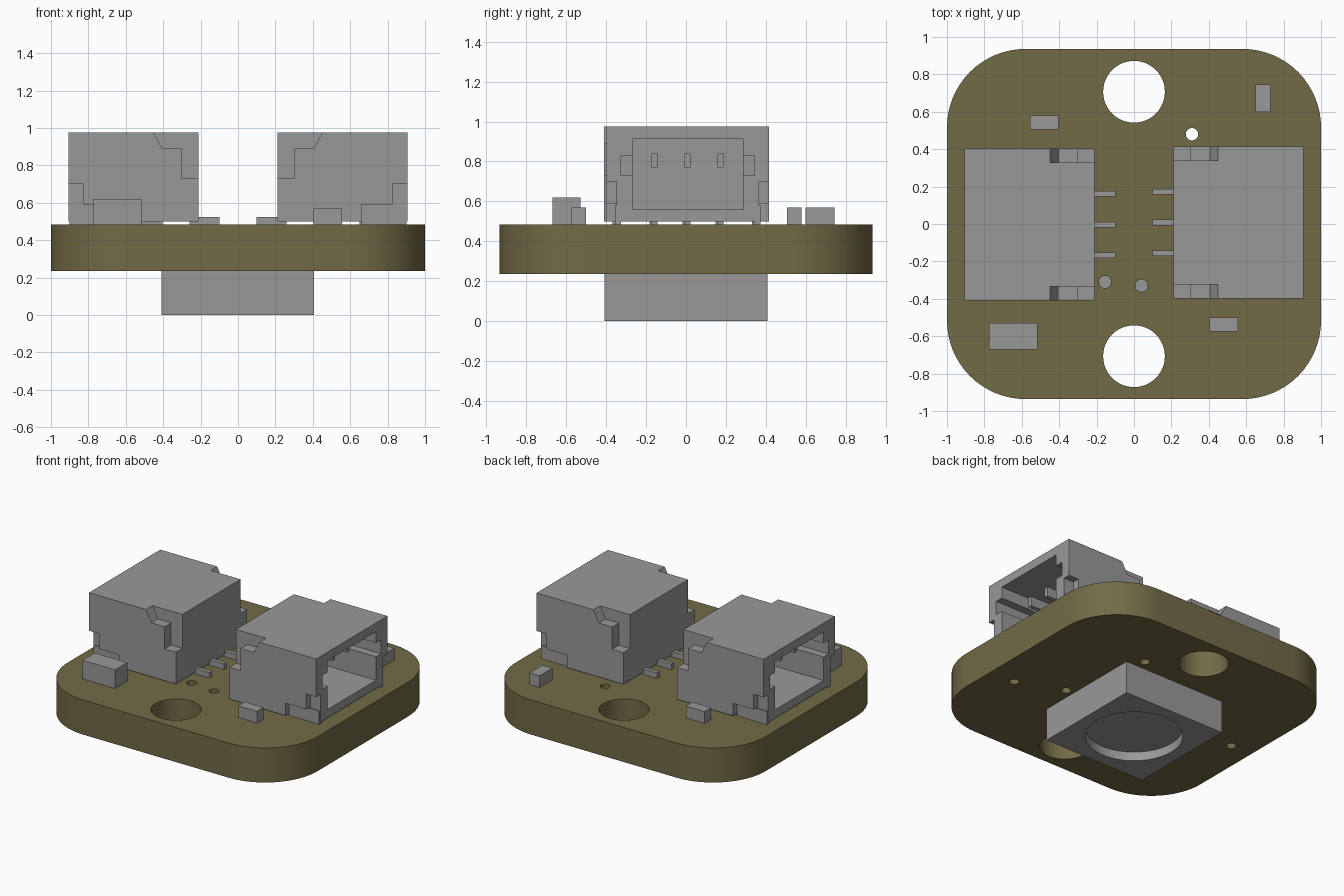
import bpy
import bmesh
import math
from mathutils import Matrix, Vector

default = bpy.data.objects.get("Cube")
if default:
    bpy.data.objects.remove(default, do_unlink=True)


def material(name, rgb):
    mat = bpy.data.materials.new(name)
    mat.use_nodes = True
    mat.diffuse_color = (*rgb, 1)
    mat.node_tree.nodes["Principled BSDF"].inputs["Base Color"].default_value = (*rgb, 1)
    return mat


OLIVE = material("olive board", (0.168, 0.145, 0.062))
GREY = material("component grey", (0.318, 0.318, 0.318))


def finish(name, bm, mat):
    bmesh.ops.recalc_face_normals(bm, faces=bm.faces)
    mesh = bpy.data.meshes.new(name)
    bm.to_mesh(mesh)
    bm.free()
    mesh.materials.append(mat)
    obj = bpy.data.objects.new(name, mesh)
    bpy.context.collection.objects.link(obj)
    return obj


def box(name, x, y, z, mat=GREY):
    bm = bmesh.new()
    bmesh.ops.create_cube(bm, size=1)
    for v in bm.verts:
        v.co = Vector([(r[0] + r[1]) / 2 + c * (r[1] - r[0])
                       for r, c in zip((x, y, z), v.co)])
    return finish(name, bm, mat)


def prism(name, points, direction, mat=GREY):
    """Extrude a closed outline of 3D points along a vector."""
    bm = bmesh.new()
    face = bm.faces.new([bm.verts.new(p) for p in points])
    new = bmesh.ops.extrude_face_region(bm, geom=[face])["geom"]
    bmesh.ops.translate(bm, vec=direction,
                        verts=[v for v in new if isinstance(v, bmesh.types.BMVert)])
    return finish(name, bm, mat)


def cylinder(name, x, y, r, z0, z1, mat=GREY, n=48):
    ring = [(x + r * math.cos(math.tau * i / n), y + r * math.sin(math.tau * i / n), z0)
            for i in range(n)]
    return prism(name, ring, (0, 0, z1 - z0), mat)


def cut(target, cutters):
    bpy.context.view_layer.objects.active = target
    for c in cutters:
        mod = target.modifiers.new("cut", "BOOLEAN")
        mod.operation = "DIFFERENCE"
        mod.solver = "EXACT"
        mod.object = c
        bpy.ops.object.modifier_apply(modifier=mod.name)
        bpy.data.objects.remove(c, do_unlink=True)


def smooth(obj):
    bpy.ops.object.select_all(action="DESELECT")
    obj.select_set(True)
    bpy.context.view_layer.objects.active = obj
    bpy.ops.object.shade_smooth_by_angle(angle=math.radians(30))


# Circuit board: rounded square plate with mounting holes and small vias
BOTTOM, TOP = 0.235, 0.485
HX, HY, R, STEPS = 1.0, 0.936, 0.42, 16
outline = []
for i, (sx, sy) in enumerate([(1, 1), (-1, 1), (-1, -1), (1, -1)]):
    for k in range(STEPS + 1):
        a = math.pi / 2 * (i + k / STEPS)
        outline.append((sx * (HX - R) + R * math.cos(a),
                        sy * (HY - R) + R * math.sin(a), BOTTOM))
board = prism("circuit_board", outline, (0, 0, TOP - BOTTOM), OLIVE)
holes = [(0, 0.707, 0.165), (0, -0.707, 0.165)]
holes += [(x, y, 0.033) for x, y in [(0.31, 0.48), (-0.155, -0.31), (0.04, -0.33),
                                     (0.80, -0.27), (0.465, -0.14), (-0.83, 0)]]
cut(board, [cylinder("hole_cutter", x, y, r, 0.1, 0.6, OLIVE) for x, y, r in holes])
smooth(board)

# Underside block with a shallow round recess
block = box("underside_block", (-0.41, 0.406), (-0.408, 0.408), (0, BOTTOM))
cut(block, [cylinder("recess_cutter", 0, 0, 0.32, -0.1, 0.065, n=64)])
smooth(block)

# Small surface components
for name, x, y, top in [
        ("large_front_chip", (-0.775, -0.515), (-0.67, -0.53), 0.62),
        ("front_chip", (0.405, 0.555), (-0.575, -0.50), 0.57),
        ("back_chip", (-0.555, -0.405), (0.505, 0.58), 0.57),
        ("corner_chip", (0.65, 0.73), (0.60, 0.745), 0.57)]:
    box(name, x, y, (TOP, top))

# Profiles of the side notches, in x and z
REAR_NOTCH = [(0.15, 1.05), (0.49, 1.05), (0.45, 0.975), (0.405, 0.89),
              (0.30, 0.89), (0.30, 0.73), (0.15, 0.73)]
FRONT_NOTCH = [(1, 0.70), (0.825, 0.70), (0.825, 0.59), (0.66, 0.59),
               (0.66, 0.4), (1, 0.4)]


def connector(side, angle, y_shift):
    """Socket that opens toward +x, then turned and shifted into place."""
    body = box(side + "_connector_housing", (0.21, 0.905), (-0.407, 0.407), (0.5, 0.975))
    cutters = [box("socket_cutter", (0.32, 1.1), (-0.277, 0.277), (0.56, 0.912)),
               box("groove_cutter", (0.45, 1.1), (-0.335, 0.335), (0.73, 0.83))]
    for s in (-1, 1):
        for profile, depth in ((REAR_NOTCH, 0.075), (FRONT_NOTCH, 0.05)):
            cutters.append(prism("notch_cutter",
                                 [(x, s * (0.407 - depth), z) for x, z in profile],
                                 (0, s * 0.2, 0)))
    cut(body, cutters)
    parts = [body]
    # Solder tabs at both sides
    for s in (-1, 1):
        parts.append(box(side + "_connector_tab", (0.66, 0.9),
                         sorted((s * 0.335, s * 0.365)), (TOP, 0.58)))
    # Contact pins inside and solder leads behind
    for y in (-0.165, 0, 0.165):
        w = (y - 0.015, y + 0.015)
        parts.append(box(side + "_connector_pin", (0.31, 0.76), w, (0.77, 0.84)))
        parts.append(box(side + "_connector_lead", (0.10, 0.26), w, (TOP, 0.525)))
    place = Matrix.Translation((0, y_shift, 0)) @ Matrix.Rotation(angle, 4, "Z")
    for p in parts:
        p.data.transform(place)


connector("left", 0, 0.008)
connector("right", math.pi, -0.003)
